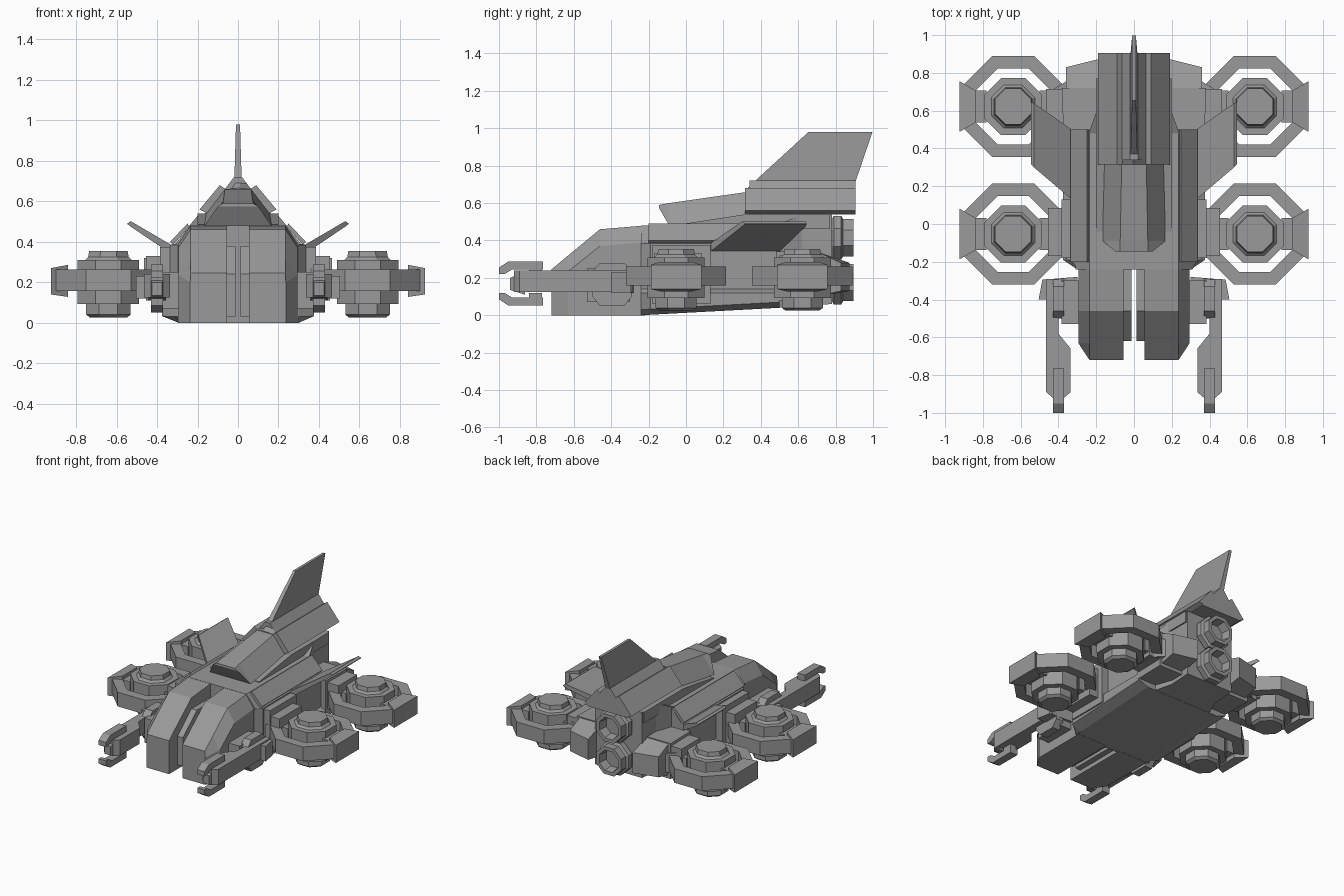
import bpy, bmesh, math
from mathutils import Vector

cube = bpy.data.objects.get("Cube")
if cube:
    bpy.data.objects.remove(cube, do_unlink=True)

hull_grey = bpy.data.materials.new("hull_grey")
hull_grey.use_nodes = True
GREY = (0.32, 0.32, 0.32, 1)
hull_grey.diffuse_color = GREY
hull_grey.node_tree.nodes["Principled BSDF"].inputs["Base Color"].default_value = GREY

AXES = {"x": lambda p, a, b: (p, a, b),
        "y": lambda p, a, b: (a, p, b),
        "z": lambda p, a, b: (a, b, p)}


def finish(name, bm, mirror):
    bmesh.ops.remove_doubles(bm, verts=bm.verts, dist=0.0005)
    bmesh.ops.recalc_face_normals(bm, faces=bm.faces)
    mesh = bpy.data.meshes.new(name)
    bm.to_mesh(mesh)
    bm.free()
    mesh.materials.append(hull_grey)
    obj = bpy.data.objects.new(name, mesh)
    bpy.context.collection.objects.link(obj)
    if mirror:
        obj.modifiers.new("both_sides", "MIRROR")
    return obj


def loft(name, sections, axis="y", mirror=True):
    """Skin matching cross-sections placed along an axis and cap the ends."""
    bm = bmesh.new()
    rings = [[bm.verts.new(AXES[axis](pos, a, b)) for a, b in pts] for pos, pts in sections]
    for r, s in zip(rings, rings[1:]):
        for i in range(len(r)):
            j = (i + 1) % len(r)
            bm.faces.new((r[i], r[j], s[j], s[i]))
    bm.faces.new(rings[0])
    bm.faces.new(rings[-1])
    return finish(name, bm, mirror)


def prism(name, pts, lo, hi, axis="x", mirror=True):
    return loft(name, [(lo, pts), (hi, pts)], axis, mirror)


def rect(a0, a1, b0, b1):
    return [(a0, b0), (a1, b0), (a1, b1), (a0, b1)]


def box(name, x0, x1, y0, y1, z0, z1, mirror=True):
    return prism(name, rect(y0, y1, z0, z1), x0, x1, "x", mirror)


def sym(half):
    """Complete a half outline about the centre line."""
    return half + [(-a, b) for a, b in reversed(half)]


def lathe(name, profile, centre, axis="z", closed=False, mirror=True):
    """Eight-sided turned part; radii are measured across the flats."""
    bm = bmesh.new()
    rings = []
    for r, h in profile:
        r /= math.cos(math.pi / 8)
        angles = [math.pi / 8 + k * math.pi / 4 for k in range(8)]
        rings.append([bm.verts.new(Vector(AXES[axis](h, r * math.cos(t), r * math.sin(t)))
                                   + Vector(centre)) for t in angles])
    pairs = list(zip(rings, rings[1:]))
    if closed:
        pairs.append((rings[-1], rings[0]))
    else:
        bm.faces.new(rings[0])
        bm.faces.new(rings[-1])
    for r, s in pairs:
        for i in range(8):
            j = (i + 1) % 8
            bm.faces.new((r[i], r[j], s[j], s[i]))
    return finish(name, bm, mirror)


# Twin nose prongs with sloped brow and chamfered outer edge
def prong(x, low, high):
    return [(.055, 0), (x, 0), (x, low), (.235, high), (.055, high)]


loft("nose_prong", [(-.72, prong(.236, .2, .245)), (-.63, prong(.295, .235, .32)),
                    (-.46, prong(.295, .37, .46)), (-.22, prong(.295, .39, .48))])
prism("slot_plate", [(-.62, .03), (-.23, .03), (-.23, .38), (-.46, .38), (-.62, .24)], .012, .057)


# Main hull with lower skirt
def hull(x, skirt, z):
    return sym([(.24, z), (.3, z), (skirt, z + .03), (skirt, .12), (x, .14),
                (x, .385), (.31, .39), (.235, .48)])


loft("main_hull", [(-.24, hull(.297, .3, 0)), (-.19, hull(.335, .375, .003)),
                   (.5, hull(.335, .375, .04))], mirror=False)
prism("hull_edge_rail", [(.24, .475), (.25, .49), (.335, .4), (.32, .385)], -.2, .5, "y")
loft("tail_hull", [(.48, rect(-.24, .24, .04, .48)), (.62, rect(-.19, .19, .05, .54)),
                   (.78, rect(-.19, .19, .06, .54))], mirror=False)
prism("upper_deck", [(-.04, .46), (.77, .46), (.77, .54), (.32, .54), (-.04, .485)],
      -.2, .2, mirror=False)

# Canopy
loft("canopy", [(-.145, sym([(.1, .575), (.075, .59)])),
                (-.09, sym([(.165, .48), (.073, .6)])),
                (.33, sym([(.165, .53), (.065, .66)]))], mirror=False)

# Spine, slanted armour panels and tail fin
prism("spine", sym([(.16, .54), (.16, .56), (.065, .66), (.02, .72)]), .34, .905, "y", False)
loft("spine_panel", [(.315, [(.15, .54), (.19, .56), (.09, .68), (.06, .66)]),
                     (.905, [(.15, .54), (.19, .56), (.09, .68), (.06, .66)])])
loft("spine_front", [(.315, sym([(.16, .54), (.065, .66), (.005, .665)])),
                     (.37, sym([(.16, .54), (.065, .66), (.02, .72)]))], mirror=False)
loft("tail_fin", [(.71, [(-.018, .36), (.018, .36), (.018, .905), (-.018, .905)]),
                  (.98, [(-.01, .655), (.01, .655), (.01, .997), (-.01, .997)])], "z", False)

# Side wings
loft("side_wing", [(.33, [(.13, .34), (.5, .34), (.5, .385), (.13, .385)]),
                   (.53, [(.3, .475), (.64, .475), (.64, .502), (.3, .502)]),
                   (.545, [(.315, .487), (.645, .487), (.645, .492), (.315, .492)])], "x")

# Twin stacked rear thrusters
for label, z in (("upper", .415), ("lower", .175)):
    lathe(label + "_thruster", [(.1, .6), (.1, .78), (.117, .79), (.117, .83), (.1, .84),
                                (.1, .895), (.075, .895), (.065, .83)],
          (0, 0, z), "y", mirror=False)

# Lift engines: ring, hub, clamps and struts
for label, y in (("front", -.053), ("rear", .622)):
    c = (.64, y, 0)
    lathe(label + "_engine_ring", [(.2, .158), (.268, .158), (.268, .262), (.2, .262)],
          c, closed=True)
    lathe(label + "_engine_hub", [(.09, .025), (.11, .04), (.11, .092), (.152, .092),
                                  (.152, .31), (.115, .31), (.1, .325), (.095, .355)], c)
    for side, s in (("outer", 1), ("inner", -1)):
        loft(f"{label}_{side}_clamp",
             [(.64 + s * .2, rect(y - .085, y + .085, .128, .286)),
              (.64 + s * .285, rect(y - .135, y + .135, .14, .27))], "x")
        lo, hi = sorted((.64 + s * .14, .64 + s * .22))
        box(f"{label}_{side}_strut", lo, hi, y - .085, y + .085, .16, .26)

# Engine mounts on the hull
box("front_mount", .3, .385, -.18, .13, .06, .375)
box("front_mount_arm", .37, .455, -.17, .085, .11, .33)
box("rear_mount_arm", .36, .465, .5, .715, .13, .32)
loft("rear_mount", [(.48, rect(.18, .375, .08, .34)), (.72, rect(.18, .38, .08, .34))])
loft("rear_mount_tail", [(.18, [(.7, .1), (.875, .13), (.875, .28), (.7, .34)]),
                         (.36, [(.7, .1), (.83, .13), (.83, .28), (.7, .34)])], "x")

# Nose guns: stepped arm, barrel, paired claws and breech
prism("gun_arm", [(.465, -.29), (.4, -.29), (.4, -.58), (.335, -.66), (.335, -.89),
                  (.37, -.92), (.43, -.92), (.465, -.89)], .125, .24, "z")
loft("gun_barrel", [(-.94, rect(.375, .425, .135, .2)), (-.86, rect(.355, .445, .11, .235))])
for label, s in (("upper", 1), ("lower", -1)):
    claw = [(-1, .05), (-1, .085), (-.95, .118), (-.765, .118), (-.765, .075),
            (-.93, .075), (-.97, .05)]
    prism(label + "_gun_claw", [(a, .17 + s * b) for a, b in claw], .37, .43)
    lo, hi = sorted((.17 + s * .05, .17 + s * .085))
    box(label + "_claw_root", .375, .425, -.84, -.77, lo, hi)
prism("gun_breech", [(-.5, .1), (-.46, .05), (-.33, .05), (-.29, .1), (-.29, .235),
                     (-.33, .28), (-.46, .28), (-.5, .235)], .37, .43)
box("gun_mount", .28, .385, -.53, -.3, .07, .25)
prism("gun_shield", [(.3, -.28), (.485, -.295), (.505, -.4), (.43, -.4), (.3, -.36)],
      .12, .23, "z")
